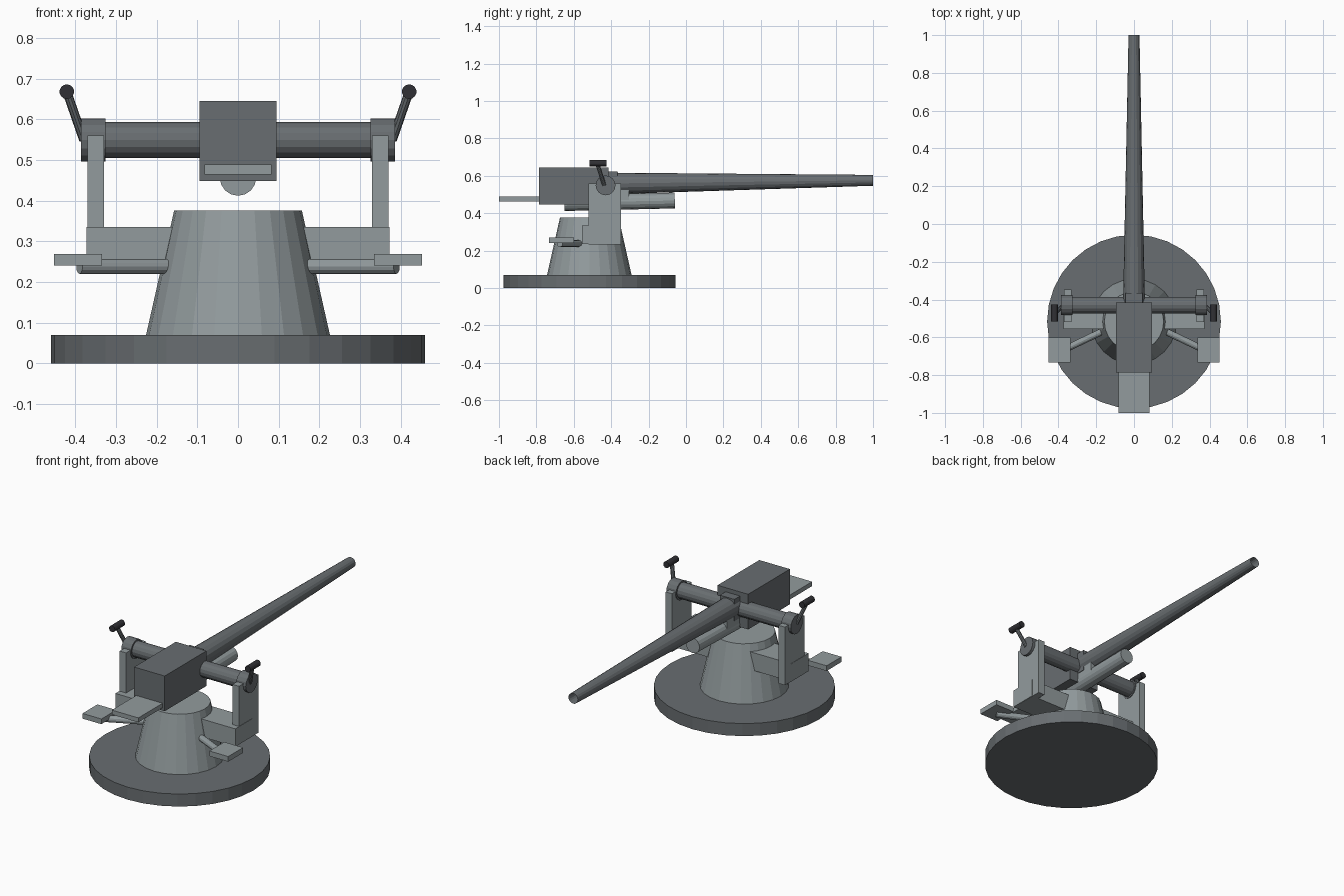
import bpy, bmesh
from mathutils import Vector

if "Cube" in bpy.data.objects:
    bpy.data.objects.remove(bpy.data.objects["Cube"])


def material(name, colour):
    m = bpy.data.materials.new(name)
    m.diffuse_color = (*colour, 1)
    m.use_nodes = True
    m.node_tree.nodes["Principled BSDF"].inputs["Base Color"].default_value = m.diffuse_color
    return m


LIGHT = material("light_grey", (0.29, 0.33, 0.34))
DARK = material("dark_grey", (0.14, 0.155, 0.165))
BLACK = material("black", (0.03, 0.03, 0.035))


def finish(name, bm, mat):
    bmesh.ops.recalc_face_normals(bm, faces=bm.faces[:])
    mesh = bpy.data.meshes.new(name)
    bm.to_mesh(mesh)
    bm.free()
    mesh.materials.append(mat)
    ob = bpy.data.objects.new(name, mesh)
    bpy.context.collection.objects.link(ob)
    return ob


def box(name, x, y, z, mat):
    bm = bmesh.new()
    bmesh.ops.create_cube(bm, size=1)
    for v in bm.verts:
        v.co = [(lo + hi) / 2 + c * (hi - lo) for c, (lo, hi) in zip(v.co, (x, y, z))]
    return finish(name, bm, mat)


def rod(name, start, end, r1, r2, sides, mat, bore=0):
    a, b = Vector(start), Vector(end)
    bm = bmesh.new()
    bmesh.ops.create_cone(bm, cap_ends=True, segments=sides, radius1=r1, radius2=r2,
                          depth=(b - a).length)
    if bore:
        cap = max(bm.faces, key=lambda f: f.calc_center_median().z)
        bmesh.ops.inset_region(bm, faces=[cap], thickness=bore)
        bmesh.ops.translate(bm, verts=cap.verts[:], vec=(0, 0, -0.12))
    rot = (b - a).to_track_quat('Z', 'Y').to_matrix()
    for v in bm.verts:
        v.co = rot @ v.co + (a + b) / 2
    return finish(name, bm, mat)


# Pedestal
C = -0.517
rod("base_plate", (0, C, 0), (0, C, 0.07), 0.46, 0.46, 32, DARK)
rod("pedestal_cone", (0, C, 0.07), (0, C, 0.376), 0.226, 0.157, 24, LIGHT)

# Gun body, barrel and recoil cylinder
box("receiver", (-0.095, 0.095), (-0.785, -0.415), (0.448, 0.645), DARK)
box("loading_tray", (-0.082, 0.082), (-1.0, -0.78), (0.464, 0.489), LIGHT)
box("barrel_collar", (-0.045, 0.045), (-0.42, -0.365), (0.50, 0.622), DARK)
box("cradle_block", (-0.042, 0.042), (-0.42, -0.305), (0.46, 0.55), LIGHT)
rod("barrel", (0, -0.42, 0.559), (0, 1.0, 0.576), 0.058, 0.029, 16, DARK, bore=0.011)
rod("recoil_cylinder", (0, -0.65, 0.457), (0, -0.06, 0.468), 0.045, 0.042, 16, LIGHT)
rod("trunnion_shaft", (-0.34, -0.43, 0.549), (0.34, -0.43, 0.549), 0.044, 0.044, 16, DARK)

# Mirrored side parts
for s, side in ((-1, "left"), (1, "right")):
    def span(a, b):
        return sorted((s * a, s * b))

    box(side + "_arm", span(0.10, 0.372), (-0.555, -0.40), (0.235, 0.335), LIGHT)
    box(side + "_upright", span(0.33, 0.37), (-0.52, -0.348), (0.234, 0.56), LIGHT)
    rod(side + "_trunnion_cap", (s * 0.326, -0.43, 0.549), (s * 0.386, -0.43, 0.549),
        0.053, 0.053, 16, DARK)
    # Hand crank
    rod(side + "_crank", (s * 0.38, -0.437, 0.55), (s * 0.421, -0.475, 0.668),
        0.011, 0.011, 10, DARK)
    rod(side + "_crank_grip", (s * 0.421, -0.515, 0.668), (s * 0.421, -0.425, 0.668),
        0.018, 0.018, 14, BLACK)
    # Foot rest
    rod(side + "_foot_bar", (s * 0.17, -0.57, 0.238), (s * 0.39, -0.675, 0.238),
        0.018, 0.018, 12, LIGHT)
    box(side + "_foot_rest", span(0.335, 0.452), (-0.732, -0.60), (0.24, 0.269), LIGHT)
